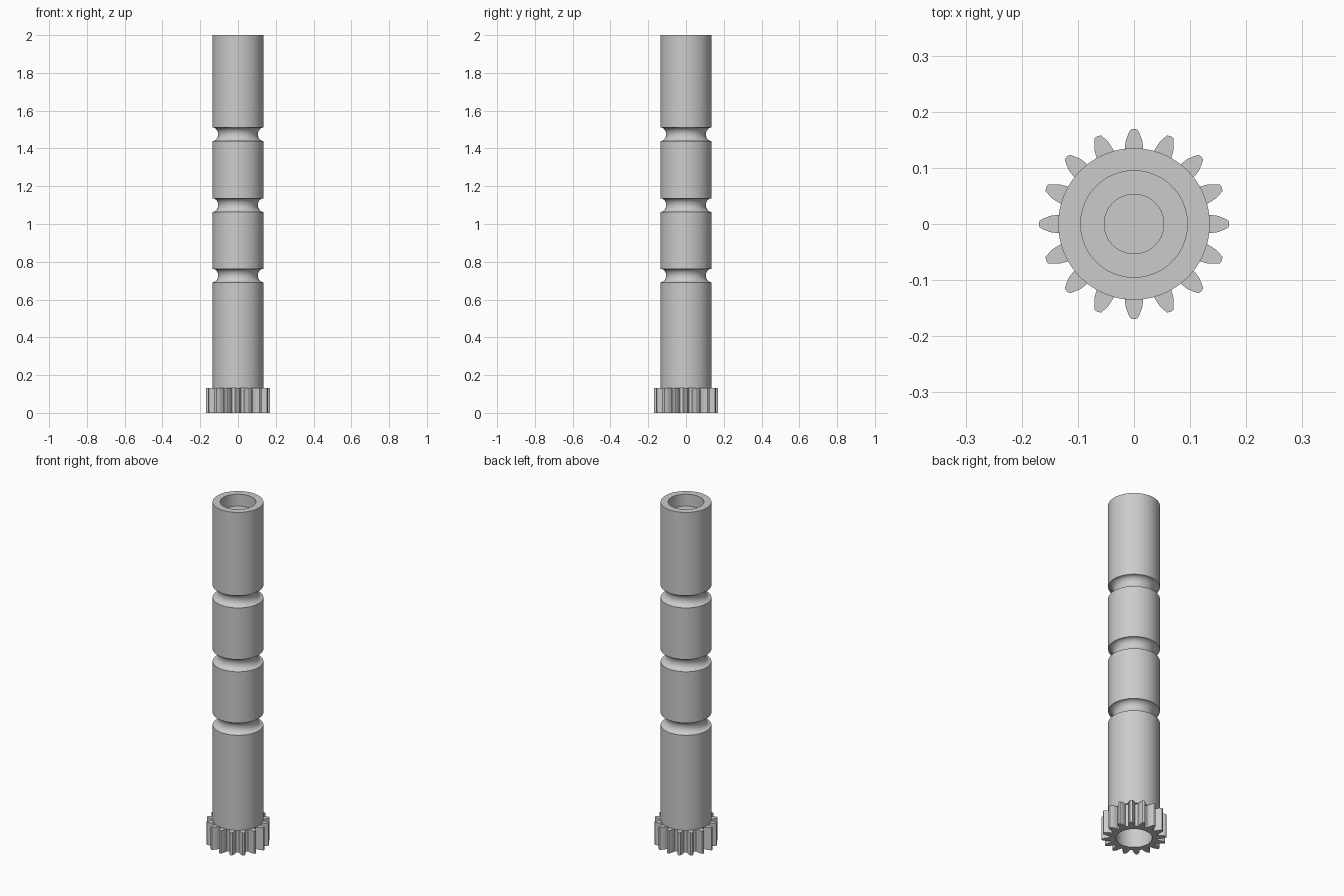
import bpy, bmesh
from math import pi, sin, cos, sqrt, radians
from mathutils import Matrix

cube = bpy.data.objects.get("Cube")
if cube:
    bpy.data.objects.remove(cube, do_unlink=True)

BODY_R, BORE_R, HOLE_R = 0.135, 0.095, 0.053
HEIGHT, GEAR_H = 2.0, 0.133
TEETH = 16

steel = bpy.data.materials.new("light_grey_steel")
steel.use_nodes = True
grey = (0.6, 0.6, 0.6, 1)
steel.diffuse_color = grey
steel.node_tree.nodes["Principled BSDF"].inputs["Base Color"].default_value = grey


def finish(name, bm):
    """Turn a bmesh into a smooth object with sharp edges kept."""
    bmesh.ops.remove_doubles(bm, verts=bm.verts, dist=1e-5)
    bmesh.ops.recalc_face_normals(bm, faces=bm.faces)
    mesh = bpy.data.meshes.new(name)
    bm.to_mesh(mesh)
    bm.free()
    mesh.materials.append(steel)
    obj = bpy.data.objects.new(name, mesh)
    bpy.context.collection.objects.link(obj)
    bpy.ops.object.select_all(action="DESELECT")
    obj.select_set(True)
    bpy.context.view_layer.objects.active = obj
    bpy.ops.object.shade_smooth_by_angle(angle=radians(30))
    return obj


def groove(z, half=0.036, depth=0.03, steps=10):
    """Round-bottomed groove as (radius, height) points."""
    return [(BODY_R - depth * sin(pi * i / steps), z - half * cos(pi * i / steps))
            for i in range(steps + 1)]


# Shaft: lathed profile, from the lower bore out, up and into the upper bore
profile = [(0, 0.45), (BORE_R, 0.45), (BORE_R, GEAR_H), (BODY_R, GEAR_H)]
for z in (0.727, 1.1, 1.475):
    profile += groove(z)
profile += [(BODY_R, HEIGHT), (BORE_R, HEIGHT), (BORE_R, HEIGHT - 0.07),
            (HOLE_R, HEIGHT - 0.07), (HOLE_R, 1.6), (0, 1.6)]
bm = bmesh.new()
verts = [bm.verts.new((r, 0, z)) for r, z in profile]
edges = [bm.edges.new(pair) for pair in zip(verts, verts[1:])]
bmesh.ops.spin(bm, geom=verts + edges, cent=(0, 0, 0), axis=(0, 0, 1),
               angle=2 * pi, steps=96, use_duplicate=False)
finish("grooved_shaft", bm)

# Gear: outline of curved teeth matched to a round bore
flank = [(0.127, 0.0165), (0.138, 0.0162), (0.150, 0.0145),
         (0.160, 0.0105), (0.1685, 0.006)]
tooth = [(r, -w) for r, w in flank] + [(0.1695, 0)] + [(r, w) for r, w in reversed(flank)]
outline = []
for k in range(TEETH):
    turn = Matrix.Rotation(2 * pi * k / TEETH, 3, "Z")
    for r, w in tooth:
        outline.append(turn @ Matrix.Identity(3).col[0] * sqrt(r * r - w * w)
                       + turn @ Matrix.Identity(3).col[1] * w)
# The bore follows evenly spaced angles so that it stays round
count = len(outline)
start = -pi / TEETH * (len(tooth) - 1) / len(tooth)
bore = [(BORE_R * cos(start + 2 * pi * i / count), BORE_R * sin(start + 2 * pi * i / count))
        for i in range(count)]

bm = bmesh.new()
rings = [[bm.verts.new((p[0], p[1], z)) for p in path]
         for path, z in ((outline, 0), (outline, GEAR_H), (bore, GEAR_H), (bore, 0))]
for a, b in zip(rings, rings[1:] + rings[:1]):
    for i in range(count):
        j = (i + 1) % count
        bm.faces.new((a[i], a[j], b[j], b[i]))
finish("gear_ring", bm)
